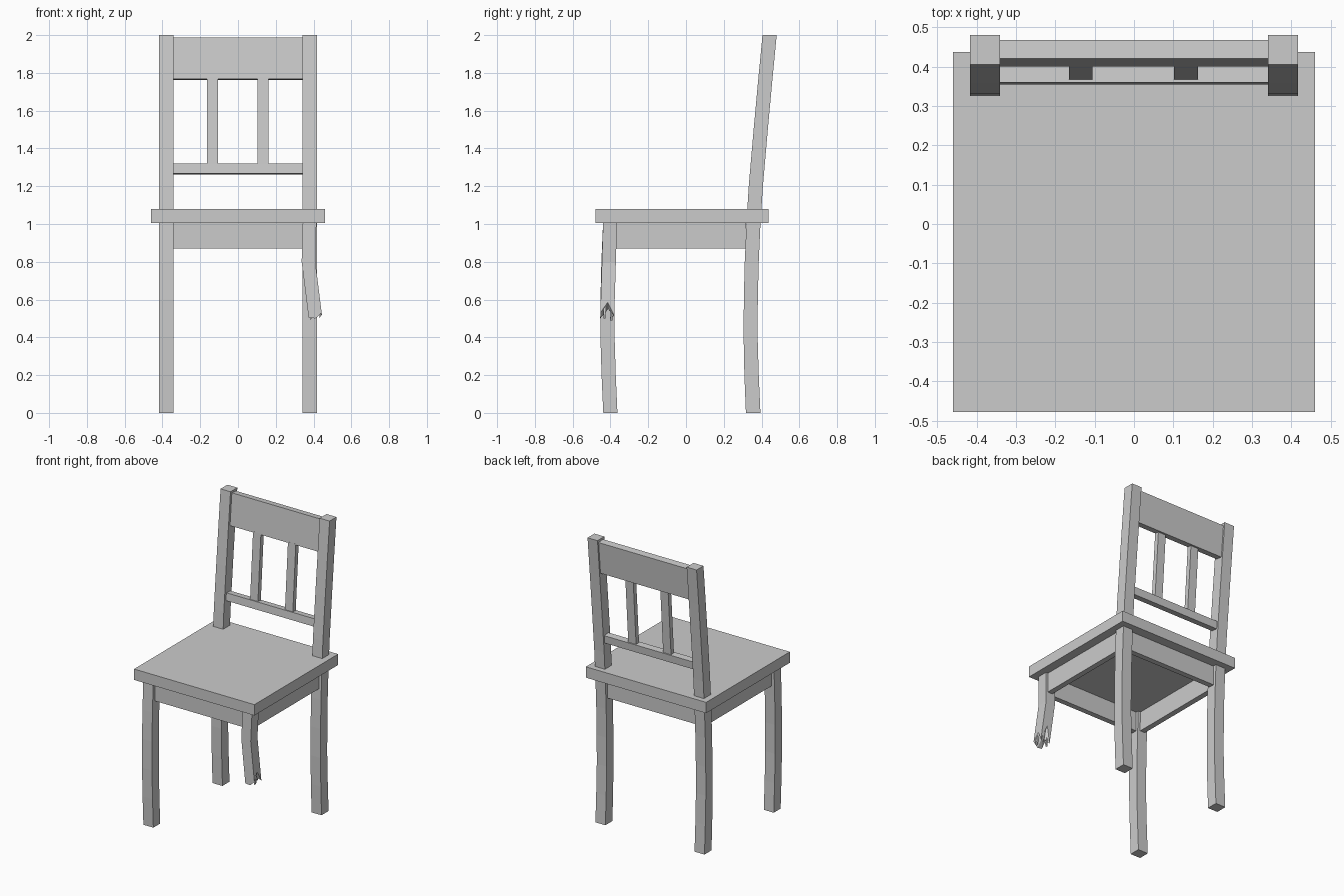
import bpy, bmesh

if "Cube" in bpy.data.objects:
    bpy.data.objects.remove(bpy.data.objects["Cube"])


def loft(name, rings, tip=None):
    """Skin a list of closed vertex rings; cap both ends (fan to tip if given)."""
    bm = bmesh.new()
    vs = [[bm.verts.new(p) for p in r] for r in rings]
    n = len(rings[0])
    for a, b in zip(vs, vs[1:]):
        for i in range(n):
            j = (i + 1) % n
            bm.faces.new((a[i], a[j], b[j], b[i]))
    bm.faces.new(vs[0])
    if tip:
        t = bm.verts.new(tip)
        for i in range(n):
            bm.faces.new((vs[-1][i], vs[-1][(i + 1) % n], t))
    else:
        bm.faces.new(vs[-1])
    bmesh.ops.recalc_face_normals(bm, faces=bm.faces)
    me = bpy.data.meshes.new(name)
    bm.to_mesh(me)
    bm.free()
    ob = bpy.data.objects.new(name, me)
    bpy.context.collection.objects.link(ob)
    return ob


def slab(name, x0, x1, yz):
    """Extrude a y-z profile along x."""
    return loft(name, [[(x, y, z) for y, z in yz] for x in (x0, x1)])


def box(name, x0, x1, y0, y1, z0, z1):
    return slab(name, x0, x1, [(y0, z0), (y1, z0), (y1, z1), (y0, z1)])


def leg(name, x0, x1, path):
    """Square leg following (z, front y, back y) stations."""
    return loft(name, [[(x0, a, z), (x1, a, z), (x1, b, z), (x0, b, z)] for z, a, b in path])


# seat
box("seat", -0.46, 0.46, -0.478, 0.437, 1.005, 1.08)

# back legs running up into the backrest posts
back_path = [(0, .317, .394), (.2, .309, .385), (.4, .305, .379), (.6, .306, .380),
             (.8, .311, .385), (1.0, .32, .394), (1.2, .332, .407), (1.5, .358, .433),
             (1.75, .381, .456), (2.0, .405, .48)]
for side, x in (("left", -0.417), ("right", 0.341)):
    leg("back_leg_" + side, x, x + 0.076, back_path)

# intact front leg
leg("front_leg_left", -0.417, -0.341,
    [(0, -.438, -.363), (.2, -.447, -.372), (.4, -.453, -.378),
     (.6, -.453, -.378), (.8, -.448, -.373), (1.01, -.439, -.365)])

# broken front leg: bends outward and ends in a jagged break
UNIT = [(-1, -1), (0, -1), (1, -1), (1, 0), (1, 1), (0, 1), (-1, 1), (-1, 0)]


def lean(z):
    return 0.379 if z > 1 else 0.373 + 0.125 * max(0, 0.8 - z)


def leg_point(u, v, z):
    cy = -0.402 - 0.03 * (1.01 - z)
    return (lean(z) + u * 0.036, cy + v * 0.037, z)


rings = [[leg_point(u, v, z) for u, v in UNIT] for z in (1.01, 0.8, 0.68)]
break_z = [.505, .50, .53, .585, .515, .63, .51, .575]
rings.append([leg_point(u, v, z) for (u, v), z in zip(UNIT, break_z)])
loft("broken_front_leg", rings, tip=leg_point(0.1, 0.1, 0.55))

# splinters at the break
for i, (u, v, low) in enumerate([(-.6, .6, .50), (.75, -.4, .51), (.4, .75, .52)]):
    top = [leg_point(u + a * .22, v + b * .22, .66) for a, b in UNIT[::2]]
    end = [leg_point(u + a * .16, v + b * .16, low + a * .01) for a, b in UNIT[::2]]
    loft(f"splinter_{i + 1}", [top, end])

# aprons under the seat
box("apron_front", -0.345, 0.345, -0.422, -0.385, 0.87, 1.008)
box("apron_back", -0.345, 0.345, 0.332, 0.37, 0.87, 1.008)
for side, s in (("left", -1), ("right", 1)):
    x0, x1 = sorted((s * 0.36, s * 0.398))
    box("apron_" + side, x0, x1, -0.368, 0.318, 0.87, 1.008)

# backrest rails and slats
slab("backrest_top_rail", -0.343, 0.343,
     [(.40, 1.768), (.42, 1.987), (.467, 1.982), (.447, 1.762)])
slab("backrest_lower_rail", -0.343, 0.343,
     [(.355, 1.267), (.36, 1.319), (.406, 1.315), (.401, 1.262)])
for side, x in (("left", -0.165), ("right", 0.102)):
    slab("backrest_slat_" + side, x, x + 0.06,
         [(.367, 1.31), (.40, 1.775), (.432, 1.775), (.399, 1.31)])
